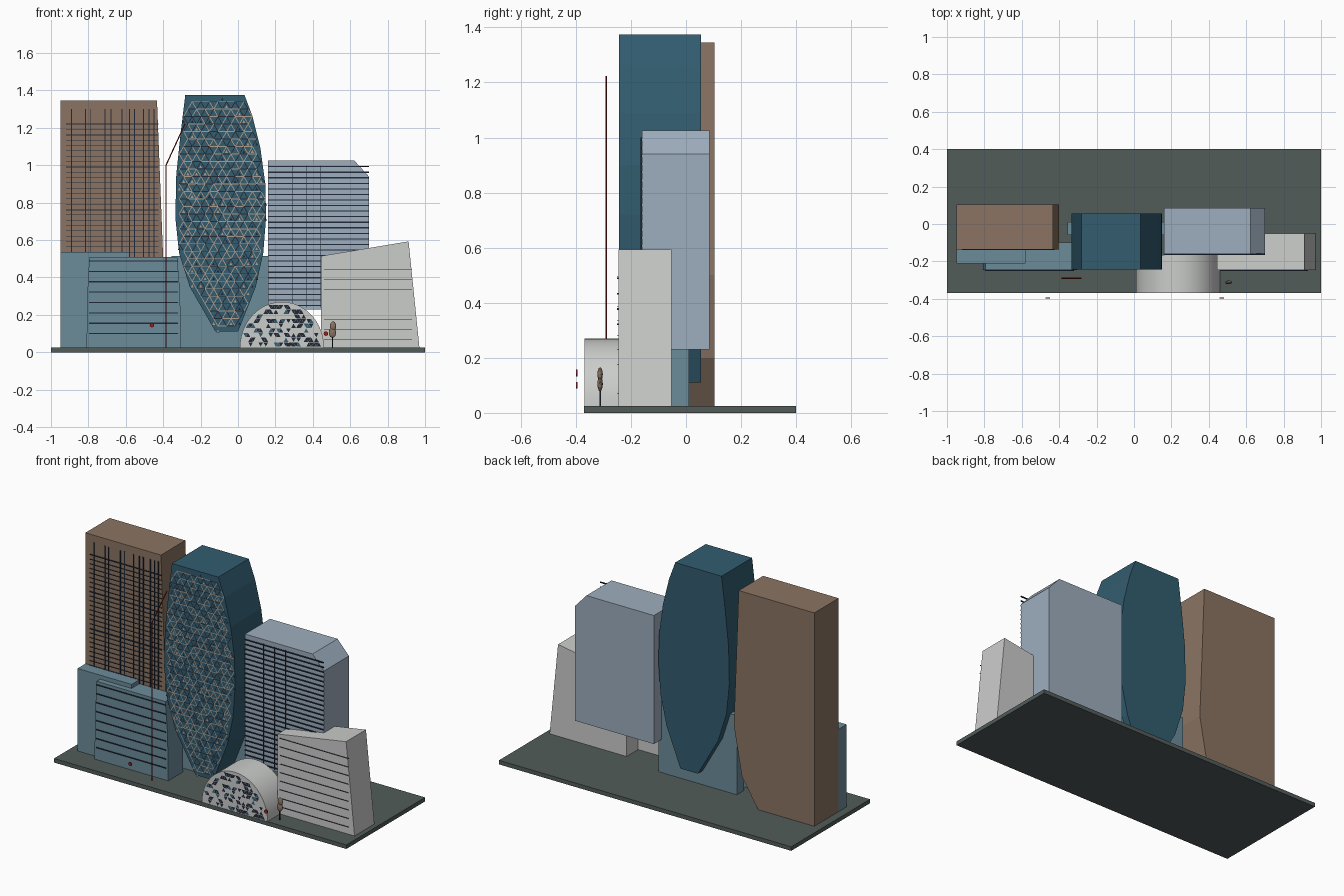
import bpy, bmesh, math, random
from mathutils import Vector

if "Cube" in bpy.data.objects:
    bpy.data.objects.remove(bpy.data.objects["Cube"])

random.seed(4)


def material(name, r, g, b):
    lin = [((c / 255 + 0.055) / 1.055) ** 2.4 for c in (r, g, b)]
    m = bpy.data.materials.new(name)
    m.diffuse_color = (*lin, 1)
    m.use_nodes = True
    m.node_tree.nodes["Principled BSDF"].inputs["Base Color"].default_value = m.diffuse_color
    return m


BROWN = material("warm brown", 139, 116, 99)
DEEP = material("deep teal", 50, 92, 111)
PALE = material("pale blue", 158, 174, 190)
TEAL = material("soft teal", 108, 140, 154)
WHITE = material("off white", 203, 205, 203)
GROUND = material("slate grey", 82, 92, 90)
NAVY = material("dark navy", 32, 40, 54)
RED = material("dark red", 150, 32, 26)
TAN = material("light tan", 176, 158, 142)


def finish(name, bm, *mats):
    mesh = bpy.data.meshes.new(name)
    bm.to_mesh(mesh)
    bm.free()
    for m in mats:
        mesh.materials.append(m)
    ob = bpy.data.objects.new(name, mesh)
    bpy.context.collection.objects.link(ob)
    return ob


def add_prism(bm, pts, y0, y1):
    """Extrude an (x, z) profile from y0 back to y1."""
    a = [bm.verts.new((x, y0, z)) for x, z in pts]
    b = [bm.verts.new((x, y1, z)) for x, z in pts]
    n = len(pts)
    bm.faces.new(a)
    bm.faces.new(b[::-1])
    for i in range(n):
        bm.faces.new((a[i], b[i], b[(i + 1) % n], a[(i + 1) % n]))


def prisms(name, profiles, y0, y1, mat):
    bm = bmesh.new()
    for p in profiles:
        add_prism(bm, p, y0, y1)
    bmesh.ops.recalc_face_normals(bm, faces=bm.faces)
    return finish(name, bm, mat)


def rect(x0, x1, z0, z1):
    return [(x0, z0), (x1, z0), (x1, z1), (x0, z1)]


def hline(x0, x1, z, t):
    return rect(x0, x1, z - t / 2, z + t / 2)


def vline(x, z0, z1, t):
    return rect(x - t / 2, x + t / 2, z0, z1)


def plates(name, polys, y, *mats):
    """Flat front-facing polygons; each entry is (points, material index)."""
    bm = bmesh.new()
    for pts, idx in polys:
        f = bm.faces.new([bm.verts.new((x, y, z)) for x, z in pts])
        f.normal_update()
        if f.normal.y > 0:
            f.normal_flip()
        f.material_index = idx
    return finish(name, bm, *mats)


def smooth(ob):
    bpy.ops.object.select_all(action='DESELECT')
    ob.select_set(True)
    bpy.context.view_layer.objects.active = ob
    bpy.ops.object.shade_smooth_by_angle(angle=math.radians(35))


G = 0.025  # ground level

# Base slab
prisms("base_slab", [rect(-1, 1, 0, G)], -0.37, 0.40, GROUND)

# Brown tower with tapering right side, and its facade grid
prisms("brown_tower", [[(-0.95, G), (-0.565, G), (-0.455, 0.2), (-0.40, 0.5),
                        (-0.433, 1.345), (-0.95, 1.345)]], -0.135, 0.103, BROWN)
grid = [vline(x, 0.5, 1.3, 0.005) for x in
        (-0.89, -0.815, -0.79, -0.71, -0.68, -0.62, -0.58, -0.553, -0.505, -0.475, -0.45)]
grid += [hline(-0.92, -0.425, 0.535 + i * 0.0285, 0.003) for i in range(25)]
grid += [hline(-0.92, -0.425, z, 0.006) for z in (0.76, 0.99, 1.22)]
prisms("brown_tower_grid", grid, -0.139, -0.134, NAVY)

# Low teal blocks
prisms("left_block", [rect(-0.95, -0.58, G, 0.535)], -0.212, -0.135, TEAL)
prisms("front_block", [[(-0.81, G), (-0.305, G), (-0.31, 0.32), (-0.325, 0.51),
                        (-0.795, 0.51), (-0.805, 0.32)]], -0.246, -0.10, TEAL)
prisms("rear_block", [rect(-0.355, 0.18, G, 0.515)], -0.06, 0.01, TEAL)
prisms("front_block_lines", [hline(-0.797, -0.32, 0.10 + i * 0.0555, 0.006) for i in range(8)],
       -0.25, -0.245, NAVY)

# Bulging teal tower
right = [(0.0, 0.11), (0.095, 0.35), (0.135, 0.53), (0.15, 0.72), (0.146, 0.9),
         (0.12, 1.09), (0.078, 1.26), (0.035, 1.375)]
left = [(-0.12, 0.11), (-0.258, 0.35), (-0.315, 0.53), (-0.335, 0.72), (-0.33, 0.95),
        (-0.307, 1.17), (-0.282, 1.375)]
prisms("bulging_tower", [right + left[::-1]], -0.243, 0.055, DEEP)


def edge_x(side, z):
    for (xa, za), (xb, zb) in zip(side, side[1:]):
        if za <= z <= zb:
            return xa + (xb - xa) * (z - za) / (zb - za)
    return None


def inside(p):
    l, r = edge_x(left, p[1]), edge_x(right, p[1])
    return l is not None and r is not None and l <= p[0] <= r


# Triangular lattice on the tower front
dx, dz, lattice = 0.046, 0.04, []
for row in range(33):
    for col in range(14):
        a = Vector((-0.36 + (col + 0.5 * (row % 2)) * dx, 0.1 + row * dz))
        for step in ((dx, 0), (dx / 2, dz), (-dx / 2, dz)):
            b = a + Vector(step)
            if inside(a) and inside(b):
                d = (b - a).normalized() * 0.0022
                n = Vector((-d.y, d.x))
                lattice.append(([a - n, b - n, b + n, a + n], int(random.random() < 0.4)))
        # occasional small filler triangle at the cell centre
        c = a + Vector((dx / 2, dz * 0.35))
        if inside(c) and random.random() < 0.35:
            s = 0.008
            lattice.append(([c + Vector((-s, -s)), c + Vector((s, -s)), c + Vector((0, s))],
                            random.randint(0, 1)))
plates("tower_lattice", lattice, -0.247, TAN, NAVY)

# Pale raised tower with chamfered corner and floor lines
prisms("pale_tower", [[(0.16, 0.23), (0.70, 0.23), (0.70, 0.94), (0.622, 1.025),
                       (0.16, 1.025)]], -0.16, 0.085, PALE)
floors = [hline(0.162, 0.70, 0.25 + i * 0.0297, 0.006) for i in range(26)]
floors += [vline(x, 0.24, 1.0, 0.003) for x in (0.29, 0.365, 0.44)]
prisms("pale_tower_lines", floors, -0.166, -0.159, NAVY)

# White leaning building with thin ledges
prisms("white_building", [[(0.443, G), (0.97, G), (0.912, 0.593), (0.443, 0.515)]],
       -0.246, -0.052, WHITE)
prisms("white_building_ledges", [hline(0.46, 0.93, 0.07 + i * 0.053, 0.0015) for i in range(9)],
       -0.251, -0.245, NAVY)

# Arched pavilion with scattered triangle panels
CX, RX, RZ = 0.235, 0.225, 0.245
arch = [(CX + RX * math.cos(math.pi * i / 24), G + RZ * math.sin(math.pi * i / 24))
        for i in range(25)]
smooth(prisms("arched_pavilion", [arch], -0.368, -0.165, WHITE))
panels = []
s = 0.027
for row in range(10):
    for col in range(18):
        for up in (1, -1):
            cx = 0.0 + (col + 0.5 * (row % 2) + (0 if up > 0 else 0.5)) * s
            cz = 0.042 + row * 0.025
            tri = [(cx - s * 0.46, cz - 0.011 * up), (cx + s * 0.46, cz - 0.011 * up),
                   (cx, cz + 0.011 * up)]
            fits = all(((x - CX) / RX) ** 2 + ((z - G) / RZ) ** 2 < 0.98 for x, z in tri)
            if fits and random.random() < 0.45:
                panels.append((tri, 1 if random.random() < 0.25 else 0))
plates("pavilion_panels", panels, -0.372, NAVY, DEEP)

# Bent red mast
curve = bpy.data.curves.new("red_mast", 'CURVE')
curve.dimensions = '3D'
curve.bevel_depth = 0.0032
curve.bevel_resolution = 1
curve.use_fill_caps = True
spline = curve.splines.new('POLY')
spline.points.add(2)
for p, co in zip(spline.points, ((-0.385, G), (-0.385, 1.0), (-0.283, 1.222))):
    p.co = (co[0], -0.29, co[1], 1)
curve.materials.append(RED)
bpy.context.collection.objects.link(bpy.data.objects.new("red_mast", curve))

# Small red discs in front
for i, (x, z) in enumerate(((-0.46, 0.145), (0.47, 0.10))):
    ring = [(x + 0.012 * math.cos(k * math.tau / 12), z + 0.012 * math.sin(k * math.tau / 12))
            for k in range(12)]
    prisms(f"red_disc_{i + 1}", [ring], -0.399, -0.394, RED)

# Little tree: trunk and two leaf clumps
prisms("tree_trunk", [vline(0.505, G, 0.10, 0.006)], -0.315, -0.309, NAVY)
bm = bmesh.new()
for ox, cz, rx, rz in ((0.0, 0.105, 0.02, 0.028), (0.003, 0.14, 0.017, 0.026)):
    res = bmesh.ops.create_icosphere(bm, subdivisions=2, radius=1)
    for v in res["verts"]:
        v.co = (0.505 + ox + v.co.x * rx, -0.312 + v.co.y * 0.01, cz + v.co.z * rz)
finish("tree_leaves", bm, BROWN)
